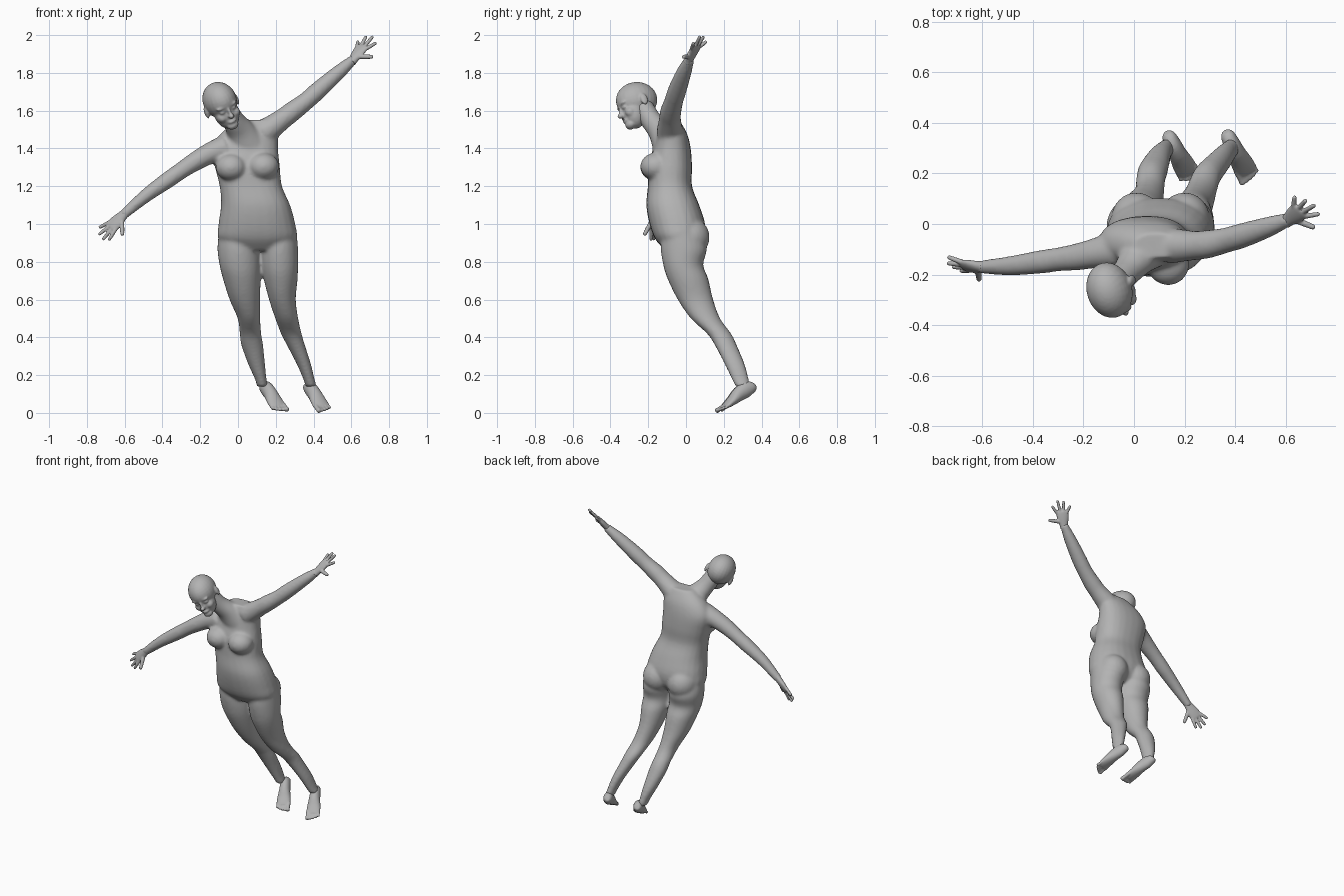
import bpy, bmesh, math
from mathutils import Vector, Matrix

cube = bpy.data.objects.get("Cube")
if cube:
    bpy.data.objects.remove(cube, do_unlink=True)

skin = bpy.data.materials.new("plain grey")
skin.use_nodes = True
GREY = (0.45, 0.45, 0.45, 1)
skin.diffuse_color = GREY
for node in skin.node_tree.nodes:
    if node.type == 'BSDF_PRINCIPLED':
        node.inputs["Base Color"].default_value = GREY
        node.inputs["Roughness"].default_value = 0.7


def spline(rings, steps=4):
    """Smooth a list of ring tuples with a Catmull-Rom curve."""
    out = []
    for i in range(len(rings) - 1):
        a, b, c, d = (rings[max(0, min(len(rings) - 1, k))] for k in range(i - 1, i + 3))
        for s in range(steps):
            t = s / steps
            out.append(tuple(q + t / 2 * (r - p + t * (2*p - 5*q + 4*r - e + t * (3*q - p - 3*r + e)))
                             for p, q, r, e in zip(a, b, c, d)))
    return out + [tuple(rings[-1])]


def loft(bm, rings, side=None, power=2.0, sides=24):
    """Rings are x, y, z, radius, radius; level unless a side axis is given."""
    rings = spline(rings)
    loops = []
    for i, (x, y, z, ru, rv) in enumerate(rings):
        u, v = Vector((1, 0, 0)), Vector((0, 1, 0))
        if side:
            axis = Vector(rings[min(i + 1, len(rings) - 1)][:3]) - Vector(rings[max(i - 1, 0)][:3])
            v = axis.cross(Vector(side)).normalized()
            u = v.cross(axis).normalized()
        loop = []
        for k in range(sides):
            a = math.tau * k / sides
            c, s = math.cos(a), math.sin(a)
            c = math.copysign(abs(c) ** (2 / power), c)
            s = math.copysign(abs(s) ** (2 / power), s)
            loop.append(bm.verts.new(Vector((x, y, z)) + u * ru * c + v * rv * s))
        loops.append(loop)
    faces = [bm.faces.new((p[k], p[(k + 1) % sides], q[(k + 1) % sides], q[k]))
             for p, q in zip(loops, loops[1:]) for k in range(sides)]
    faces += [bm.faces.new(loops[0][::-1]), bm.faces.new(loops[-1])]
    bmesh.ops.recalc_face_normals(bm, faces=faces)


def ball(bm, centre, radii, frame=Matrix()):
    m = frame @ Matrix.Translation(centre) @ Matrix.Diagonal((*radii, 1))
    bmesh.ops.create_uvsphere(bm, u_segments=24, v_segments=16, radius=1, matrix=m)


def finish(name, bm, voxel, smoothing):
    """Fuse the overlapping shapes into one skin."""
    mesh = bpy.data.meshes.new(name)
    bm.to_mesh(mesh)
    bm.free()
    mesh.materials.append(skin)
    obj = bpy.data.objects.new(name, mesh)
    bpy.context.collection.objects.link(obj)
    fuse = obj.modifiers.new("fuse", 'REMESH')
    fuse.mode = 'VOXEL'
    fuse.voxel_size = voxel
    fuse.use_smooth_shade = True
    relax = obj.modifiers.new("relax", 'SMOOTH')
    relax.factor = 0.5
    relax.iterations = smoothing


# Torso
body = bmesh.new()
loft(body, [(.107, -.03, .86, .12, .08), (.103, -.035, .92, .205, .128), (.1, -.046, 1.0, .203, .147),
            (.093, -.07, 1.1, .183, .14), (.068, -.085, 1.2, .165, .117), (.05, -.083, 1.3, .172, .115),
            (.037, -.075, 1.4, .175, .1), (.06, -.075, 1.48, .15, .08), (.09, -.085, 1.55, .09, .05)], power=2.3)
for x, y, z in ((-.035, -.16, 1.3), (.135, -.16, 1.305)):
    ball(body, (x, y, z), (.083, .082, .072))
for x in (.01, .2):
    ball(body, (x, .02, .93), (.1, .105, .105))

# Neck
loft(body, [(.05, -.1, 1.42, .1, .08), (.015, -.135, 1.49, .078, .066),
            (-.025, -.185, 1.55, .059, .056), (-.07, -.235, 1.63, .056, .056)], side=(1, 0, 0))

# Legs, sharing depth and height, from hip to ankle
depth = [(-.03, .96, .1), (-.012, .87, .122), (-.015, .785, .106), (.01, .71, .108), (.05, .6, .094),
         (.103, .5, .078), (.175, .42, .064), (.21, .36, .058), (.257, .26, .053), (.287, .18, .045), (.3, .14, .038)]
right_leg = [(0, .1), (.003, .112), (.01, .108), (.02, .1), (.036, .081), (.058, .06),
             (.066, .057), (.075, .058), (.098, .045), (.12, .031), (.13, .03)]
left_leg = [(.212, .098), (.218, .1), (.222, .096), (.226, .09), (.235, .071), (.258, .061),
            (.282, .055), (.306, .048), (.348, .038), (.375, .03), (.388, .03)]
for leg in (right_leg, left_leg):
    loft(body, [(x, y, z, rx, ry) for (x, rx), (y, z, ry) in zip(leg, depth)])

# Arms, from shoulder to wrist
left_arm = [(.14, -.085, 1.485, .072), (.235, -.085, 1.555, .058), (.29, -.08, 1.597, .056),
            (.36, -.065, 1.65, .05), (.43, -.045, 1.712, .049), (.535, -.01, 1.805, .04), (.615, .02, 1.875, .026)]
right_arm = [(-.07, -.1, 1.4, .075), (-.15, -.115, 1.373, .06), (-.225, -.13, 1.332, .053),
             (-.3, -.14, 1.283, .047), (-.37, -.15, 1.234, .046), (-.49, -.165, 1.148, .038), (-.61, -.17, 1.045, .026)]
for arm in (left_arm, right_arm):
    loft(body, [(x, y, z, r, r * .95) for x, y, z, r in arm], side=(0, 1, 0))
finish("body", body, .01, 6)

# Head, built upright in its own tilted frame
up, ahead = Vector((-.35, -.255, .9)).normalized(), Vector((.32, -.935, -.14)).normalized()
left = up.cross(ahead).normalized()
frame = Matrix.Translation((-.095, -.26, 1.65)) @ Matrix((left, -ahead, up)).transposed().to_4x4()
head = bmesh.new()
ball(head, (0, 0, .006), (.088, .112, .098), frame)            # cranium
ball(head, (0, -.036, -.062), (.067, .062, .088), frame)       # face
ball(head, (0, -.07, -.128), (.032, .028, .024), frame)        # chin
ball(head, (0, -.108, -.07), (.015, .021, .014), frame)        # nose tip
ball(head, (0, -.1, -.048), (.009, .016, .032), frame)         # nose bridge
ball(head, (0, -.089, -.103), (.024, .015, .011), frame)       # lips
for s in (-1, 1):
    ball(head, (s * .03, -.089, -.014), (.03, .017, .011), frame)   # brow
    ball(head, (s * .032, -.087, -.038), (.017, .013, .009), frame) # eye
    ball(head, (s * .038, -.064, -.07), (.027, .03, .028), frame)   # cheek
    ball(head, (s * .09, .01, -.03), (.01, .02, .033), frame)       # ear
finish("head", head, .006, 3)


# Hands, with tips listed from index finger to little finger
def hand(name, wrist, tips, thumb):
    bm = bmesh.new()
    wrist, thumb = Vector(wrist), Vector(thumb)
    tips = [Vector(t) for t in tips]
    knuckle = wrist + (tips[1] + tips[2] - 2 * wrist) * .26
    along = (knuckle - wrist).normalized()
    across = tips[3] - tips[0]
    across = (across - along * across.dot(along)).normalized()
    loft(bm, [(*(wrist - along * .02), .026, .024), (*wrist, .027, .021),
              (*wrist.lerp(knuckle, .6), .038, .018), (*knuckle, .039, .014),
              (*(knuckle + along * .012), .034, .01)], side=across)

    def finger(base, tip, r):
        loft(bm, [(*base, r, r), (*base.lerp(tip, .5), r * .95, r * .95),
                  (*base.lerp(tip, .92), r * .8, r * .8), (*tip, r * .4, r * .4)], side=across, sides=12)
    for i, tip in enumerate(tips):
        finger(knuckle + across * (i - 1.5) * .02 - along * .005, tip, .0105)
    finger(wrist.lerp(knuckle, .3) - across * .015, thumb, .013)
    finish(name, bm, .0045, 2)


hand("left_hand", (.61, .016, 1.87), [(.733, .04, 1.96), (.715, .075, 1.995), (.68, .095, 1.995),
                                      (.635, .11, 1.968)], (.715, -.015, 1.885))
hand("right_hand", (-.605, -.17, 1.05), [(-.685, -.185, .912), (-.717, -.17, .916), (-.738, -.155, .943),
                                         (-.736, -.13, .98)], (-.612, -.222, .94))


# Feet, pointing down and forward
def foot(name, heel, big_toe_side):
    bm = bmesh.new()
    heel = Vector(heel)
    along = Vector((.4, -.785, -.47)).normalized()
    across = Vector((.85, .45, .12))
    across = (across - along * across.dot(along)).normalized()
    rise = across.cross(along)
    if rise.z < 0:
        rise = -rise
    profile = [(-.024, .002, .015, .016), (-.008, .002, .027, .029), (.03, .008, .033, .042),
               (.08, .006, .036, .038), (.13, -.004, .043, .027), (.17, -.01, .045, .018), (.19, -.012, .04, .012)]
    loft(bm, [(*(heel + along * s + rise * h), w, t) for s, h, w, t in profile], side=across)
    for i in range(5):
        offset = across * big_toe_side * (.034 - i * .0175)
        r = .0135 if i == 0 else .0095
        base = heel + along * .165 + offset - rise * .011
        tip = heel + along * (.232 - .0015 * i * i) + offset - rise * .014
        loft(bm, [(*base, r, r), (*base.lerp(tip, .6), r * .9, r * .9),
                  (*base.lerp(tip, .9), r, r), (*tip, r * .45, r * .45)], side=across, sides=12)
    finish(name, bm, .005, 2)


foot("right_foot", (.14, .343, .132), 1)
foot("left_foot", (.372, .347, .132), -1)
